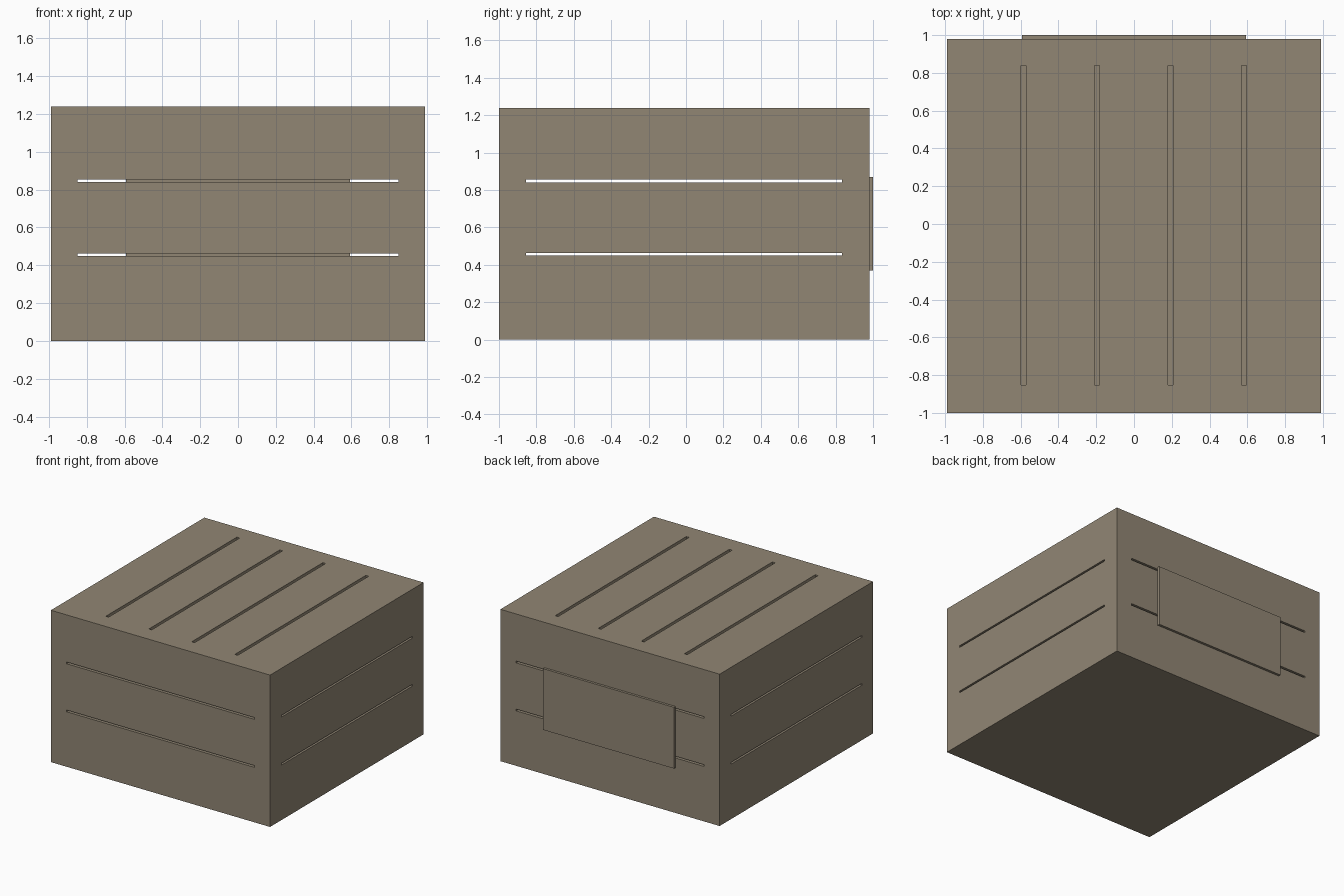
import bpy
import bmesh
from mathutils import Vector

if "Cube" in bpy.data.objects:
    bpy.data.objects.remove(bpy.data.objects["Cube"])

# Single muted brown-grey colour
brown = bpy.data.materials.new("weathered_brown")
brown.diffuse_color = (0.285, 0.24, 0.175, 1.0)
brown.use_nodes = True
brown.node_tree.nodes["Principled BSDF"].inputs["Base Color"].default_value = brown.diffuse_color


def box(name, lo, hi):
    """Axis-aligned box between two corners."""
    lo, hi = Vector(lo), Vector(hi)
    bm = bmesh.new()
    bmesh.ops.create_cube(bm, size=1)
    for v in bm.verts:
        v.co = (lo + hi) / 2 + v.co * (hi - lo)
    mesh = bpy.data.meshes.new(name)
    bm.to_mesh(mesh)
    bm.free()
    mesh.materials.append(brown)
    ob = bpy.data.objects.new(name, mesh)
    bpy.context.collection.objects.link(ob)
    return ob


def cut(target, lo, hi):
    """Subtract a box from the target, then remove the cutter."""
    cutter = box("cutter", lo, hi)
    cutter.hide_render = True
    mod = target.modifiers.new("cut", 'BOOLEAN')
    mod.operation = 'DIFFERENCE'
    mod.solver = 'EXACT'
    mod.object = cutter
    bpy.context.view_layer.objects.active = target
    bpy.ops.object.modifier_apply(modifier=mod.name)
    bpy.data.objects.remove(cutter, do_unlink=True)


X, Y0, Y1, H, T = 0.99, -1.0, 0.98, 1.24, 0.065

# Hollow crate body
crate = box("crate_body", (-X, Y0, 0), (X, Y1, H))
cut(crate, (-X + T, Y0 + T, T), (X - T, Y1 - T, H - T))

# Gaps between side planks, open right through the crate
for z in (0.456, 0.848):
    lo, hi = z - 0.0072, z + 0.0072
    cut(crate, (-0.848, -1.1, lo), (0.848, 1.1, hi))
    cut(crate, (-1.1, -0.855, lo), (1.1, 0.835, hi))

# Gaps between lid planks
for i in range(4):
    x = -0.584 + i * 0.3885
    cut(crate, (x - 0.013, -0.853, H - 2 * T), (x + 0.013, 0.838, H + 0.1))

# Plate on the back
box("back_plate", (-0.592, Y1, 0.37), (0.592, 1.0, 0.87))
